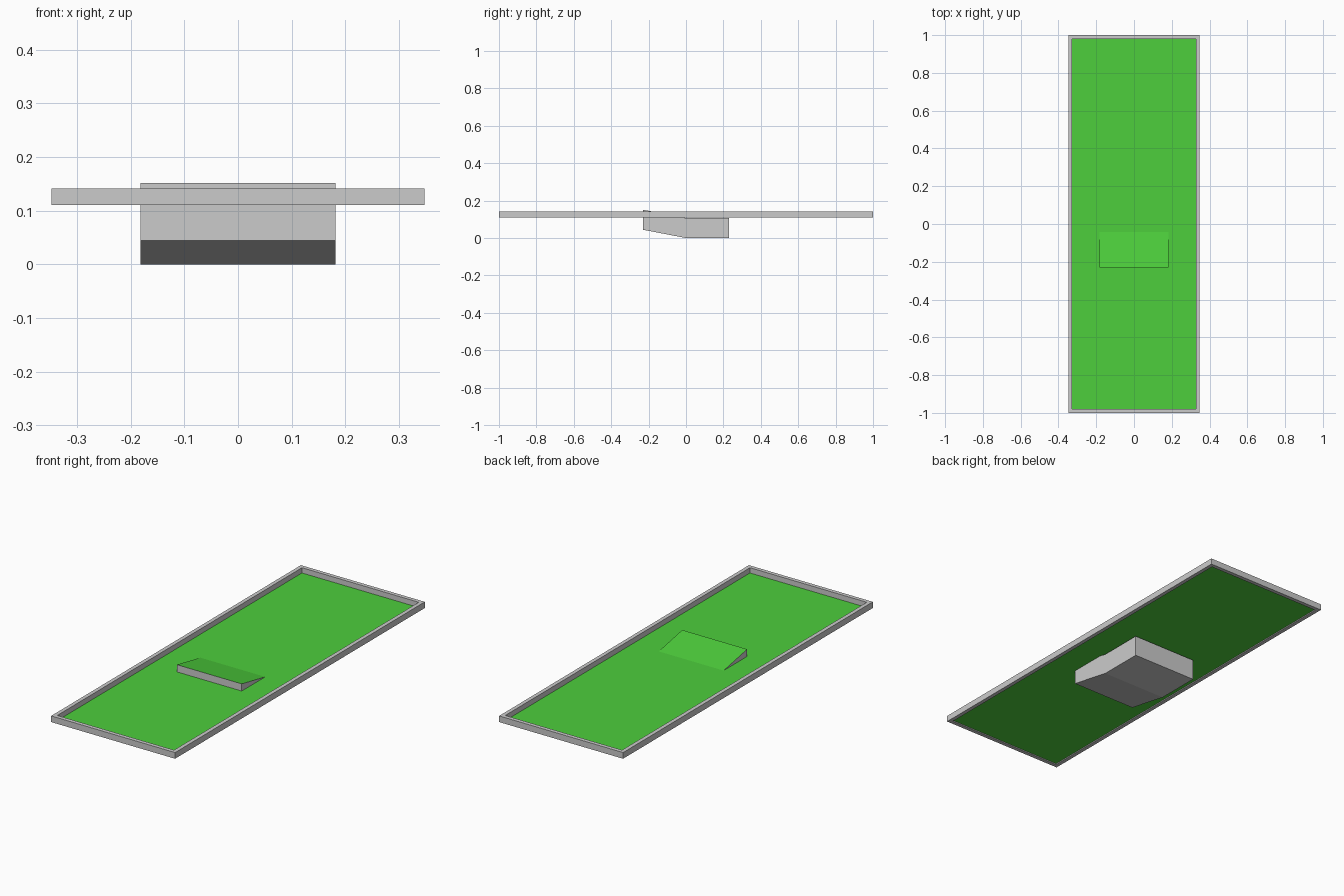
import bpy, bmesh

if "Cube" in bpy.data.objects:
    bpy.data.objects.remove(bpy.data.objects["Cube"])

green = bpy.data.materials.new("green_turf")
green.diffuse_color = (0.075, 0.62, 0.045, 1)
green.use_nodes = True
green.node_tree.nodes["Principled BSDF"].inputs["Base Color"].default_value = green.diffuse_color


def make_object(name, bm, materials=()):
    bmesh.ops.recalc_face_normals(bm, faces=bm.faces)
    mesh = bpy.data.meshes.new(name)
    bm.to_mesh(mesh)
    bm.free()
    for m in materials:
        mesh.materials.append(m)
    obj = bpy.data.objects.new(name, mesh)
    bpy.context.collection.objects.link(obj)
    return obj


def rectangle(bm, hx, hy, z):
    return [bm.verts.new((sx * hx, sy * hy, z))
            for sx, sy in ((-1, -1), (1, -1), (1, 1), (-1, 1))]


HX, HY, RIM = 0.3475, 1.0, 0.02
Z0, Z1, FIELD_Z = 0.1103, 0.1416, 0.115

# Rim: four rectangular loops joined into a closed frame
bm = bmesh.new()
loops = [rectangle(bm, HX - d, HY - d, z)
         for d, z in ((0, Z0), (0, Z1), (RIM, Z1), (RIM, Z0))]
for a, b in zip(loops, loops[1:] + loops[:1]):
    for i in range(4):
        j = (i + 1) % 4
        bm.faces.new((a[i], a[j], b[j], b[i]))
make_object("tray_rim", bm)

# Flat field inside the rim
bm = bmesh.new()
bm.faces.new(rectangle(bm, HX - RIM, HY - RIM, FIELD_Z))
make_object("field", bm, [green])

# Bent block: side profile (y, z) extruded across x, upper faces green
T = 0.107
profile = [(-0.23, 0.0443), (0, 0), (0.23, 0), (0.23, T), (0, T), (-0.23, 0.0443 + T)]
bm = bmesh.new()
face = bm.faces.new([bm.verts.new((-0.182, y, z)) for y, z in profile])
ext = bmesh.ops.extrude_face_region(bm, geom=[face])
moved = [e for e in ext["geom"] if isinstance(e, bmesh.types.BMVert)]
bmesh.ops.translate(bm, verts=moved, vec=(0.364, 0, 0))
bmesh.ops.recalc_face_normals(bm, faces=bm.faces)
for f in bm.faces:
    f.normal_update()
    f.material_index = 1 if f.normal.z > 0.5 else 0
make_object("ramp_block", bm, [None, green])
